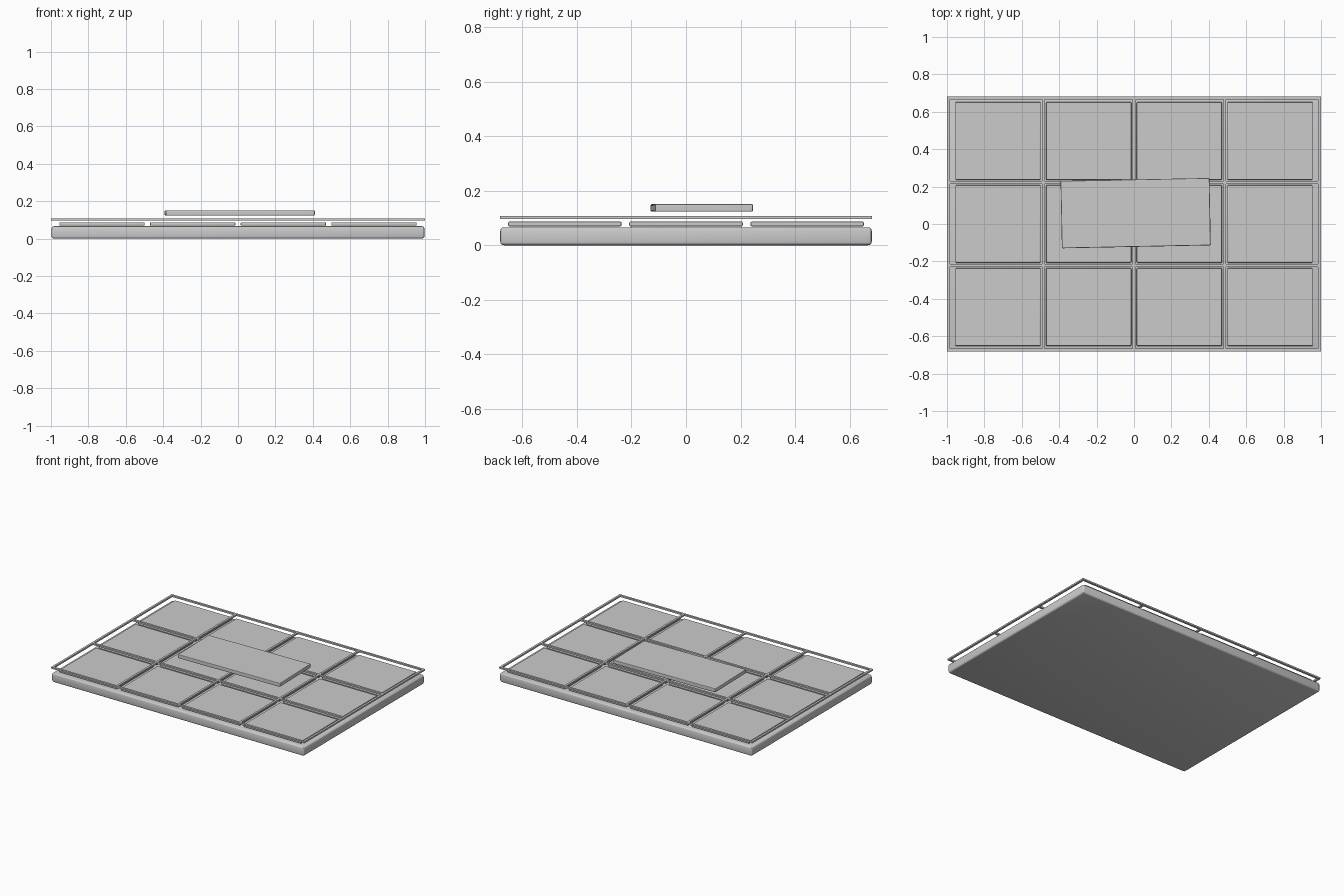
import bpy
import math

if "Cube" in bpy.data.objects:
    bpy.data.objects.remove(bpy.data.objects["Cube"])

# Single grey material
grey = bpy.data.materials.new("plain_grey")
grey.diffuse_color = (0.6, 0.6, 0.6, 1)
grey.use_nodes = True
grey.node_tree.nodes["Principled BSDF"].inputs["Base Color"].default_value = grey.diffuse_color


def box(name, center, size, bevel=0.0, segments=2, turn=0.0):
    """Box with rounded edges, turned about the vertical axis."""
    bpy.ops.mesh.primitive_cube_add(size=1, location=center, rotation=(0, 0, turn))
    ob = bpy.context.object
    ob.name = name
    ob.scale = size
    bpy.ops.object.transform_apply(location=False, rotation=False, scale=True)
    ob.data.materials.append(grey)
    if bevel:
        mod = ob.modifiers.new("rounded_edges", 'BEVEL')
        mod.width = bevel
        mod.segments = segments
        bpy.ops.object.modifier_apply(modifier=mod.name)
        bpy.ops.object.shade_smooth_by_angle(angle=math.radians(20))
    return ob


PITCH_X, PITCH_Y = 0.485, 0.444
HALF_X, HALF_Y = 1.0, 0.681
BAR, BAR_Z, BAR_H = 0.015, 0.101, 0.011

# Base slab
box("base_slab", (0, 0, 0.033), (1.994, 1.362, 0.066), 0.014, 3)

# Four by three tiles
for i in range(4):
    for j in range(3):
        box(f"tile_{i}_{j}", ((i - 1.5) * PITCH_X, (j - 1) * PITCH_Y, 0.078),
            (0.456, 0.416, 0.018), 0.005, 2)

# Floating grid frame: outer edges and dividers
edge_x, edge_y = HALF_X - BAR / 2, HALF_Y - BAR / 2
for k, x in enumerate((-edge_x, -PITCH_X, 0, PITCH_X, edge_x)):
    box(f"lengthwise_bar_{k}", (x, 0, BAR_Z), (BAR, 2 * HALF_Y, BAR_H))
for k, y in enumerate((-edge_y, -PITCH_Y / 2, PITCH_Y / 2, edge_y)):
    box(f"crosswise_bar_{k}", (0, y, BAR_Z), (2 * HALF_X, BAR, BAR_H))

# Slightly turned plate hovering above the middle
box("top_plate", (0.009, 0.058, 0.137), (0.796, 0.36, 0.028), 0.005, 2, 0.02)
